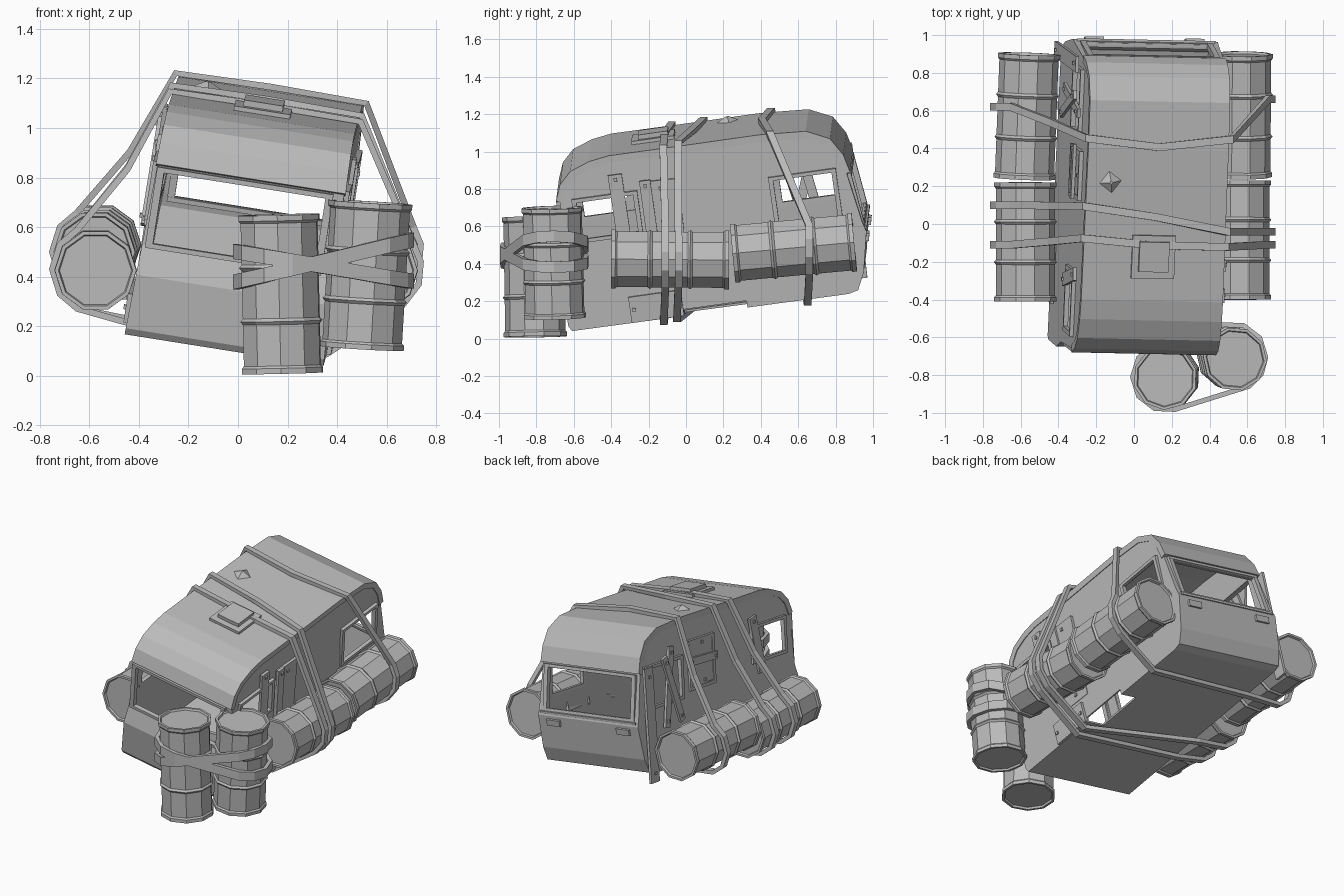
import bpy, bmesh, math
from mathutils import Vector, Matrix

cube = bpy.data.objects.get("Cube")
if cube:
    bpy.data.objects.remove(cube, do_unlink=True)

grey = bpy.data.materials.new("worn_grey")
grey.use_nodes = True
grey.diffuse_color = (0.5, 0.5, 0.5, 1)
grey.node_tree.nodes["Principled BSDF"].inputs["Base Color"].default_value = (0.5, 0.5, 0.5, 1)

# The wreck leans to one side; its pitch is part of the profile below
LEAN = (Matrix.Translation((-0.06, 0, 0)) @ Matrix.Rotation(math.radians(-1.2), 4, 'Z')
        @ Matrix.Rotation(math.radians(9), 4, 'Y'))
PITCH = math.radians(8)


def make(name, bm, matrix=Matrix()):
    bmesh.ops.recalc_face_normals(bm, faces=bm.faces)
    mesh = bpy.data.meshes.new(name)
    bm.to_mesh(mesh)
    bm.free()
    mesh.transform(matrix)
    mesh.materials.append(grey)
    ob = bpy.data.objects.new(name, mesh)
    bpy.context.collection.objects.link(ob)
    return ob


def box(name, centre, size, tilt=0):
    bm = bmesh.new()
    bmesh.ops.create_cube(bm, size=1)
    bm.transform(Matrix.Translation(centre) @ Matrix.Rotation(tilt, 4, 'X')
                 @ Matrix.Diagonal((*size, 1)))
    return make(name, bm, LEAN)


def apply(ob, kind, **settings):
    mod = ob.modifiers.new(kind, kind)
    for key, value in settings.items():
        setattr(mod, key, value)
    bpy.context.view_layer.objects.active = ob
    bpy.ops.object.modifier_apply(modifier=mod.name)


def half_width(z):
    return 0.41 - 0.035 * z


# Side outline as (y, z): roof from front lip to rear lip, then tail, floor, nose
roof = [(-0.665, 0.80), (-0.645, 0.885), (-0.595, 0.95), (-0.50, 1.0), (-0.40, 1.03), (0, 1.085),
        (0.4, 1.142), (0.65, 1.162), (0.77, 1.125), (0.835, 1.045), (0.87, 0.955)]
rest = [(0.95, 0.70), (0.975, 0.64), (0.96, 0.42), (0.93, 0.325), (0.88, 0.305),
        (-0.60, 0.105), (-0.62, 0.13), (-0.655, 0.35), (-0.63, 0.475)]


def skin(points, closed, extra=0):
    bm = bmesh.new()
    sides = [[bm.verts.new((s * (half_width(z) + extra), y, z)) for y, z in points]
             for s in (-1, 1)]
    count = len(points)
    for i in range(count if closed else count - 1):
        j = (i + 1) % count
        bm.faces.new((sides[0][i], sides[0][j], sides[1][j], sides[1][i]))
    if closed:
        for side in sides:
            bm.faces.new(side)
    return bm


# Hollow body with window openings and a notch in the right sill
body = make("van_body", skin(roof + rest, True), LEAN)
apply(body, 'SOLIDIFY', thickness=0.018, offset=-1)
openings = {
    "windscreen": ((-0.02, -0.64, 0.63), (0.68, 0.2, 0.30)),
    "rear_window": ((0, 0.92, 0.805), (0.66, 0.24, 0.25)),
    "front_side_windows": ((0, -0.41, 0.72), (1.2, 0.31, 0.2)),
    "rear_side_windows": ((0, 0.65, 0.82), (1.2, 0.32, 0.25)),
    "sill_notch": ((0.37, 0.17, 0.205), (0.18, 0.34, 0.08)),
}
for name, (centre, size) in openings.items():
    cutter = box(name + "_cutter", centre, size, PITCH)
    cutter.hide_render = True
    apply(body, 'BOOLEAN', object=cutter, operation='DIFFERENCE', solver='EXACT')
    bpy.data.objects.remove(cutter, do_unlink=True)

# Overhanging roof skin
roof_skin = make("roof_skin", skin(roof, False, 0.006), LEAN)
apply(roof_skin, 'SOLIDIFY', thickness=0.04, offset=0)


# Window frames
def end_frame(name, x, y, z, wide, tall, lean):
    for s in (-1, 1):
        box(name + "_post", (x + s * wide / 2, y, z), (0.03, 0.03, tall), lean)
        box(name + "_rail", (x, y - math.sin(lean) * s * tall / 2, z + s * tall / 2),
            (wide + 0.03, 0.03, 0.02), lean)


end_frame("windscreen_frame", -0.02, -0.65, 0.63, 0.69, 0.31, math.radians(7))
end_frame("rear_frame", 0, 0.915, 0.805, 0.68, 0.27, math.radians(15))


def side_frame(name, s, y, z, long, tall):
    c, k = math.cos(PITCH), math.sin(PITCH)
    x = s * (half_width(z) + 0.004)
    for e in (-1, 1):
        box(name + "_post", (x, y + e * c * long / 2, z + e * k * long / 2),
            (0.025, 0.025, tall + 0.02), PITCH)
        box(name + "_rail", (x, y - e * k * tall / 2, z + e * c * tall / 2),
            (0.025, long, 0.02), PITCH)


for s in (-1, 1):
    side_frame("rear_side_frame", s, 0.65, 0.82, 0.34, 0.26)
    side_frame("front_side_frame", s, -0.41, 0.72, 0.33, 0.22)
side_frame("boarded_hatch_frame", -1, 0.27, 0.82, 0.24, 0.3)


# Boards and patches nailed to the sides
def plank(name, s, start, end, wide, off=0.012):
    a, b = Vector(start), Vector(end)
    d, mid = b - a, (a + b) / 2
    x = s * (half_width(mid.y) + off)
    box(name, (x, *mid), (0.018, wide, d.length), math.atan2(-d.x, d.y))
    for p in (a + d * 0.08, b - d * 0.08):
        box(name + "_bolt", (x + s * 0.012, *p), (0.012, 0.018, 0.018), PITCH)


plank("window_board_right", 1, (-0.32, 0.60), (-0.37, 0.95), 0.075)
plank("door_panel", 1, (-0.07, 0.36), (-0.13, 0.92), 0.20, 0.004)
plank("door_board", 1, (-0.16, 0.55), (-0.21, 0.92), 0.06, 0.02)
plank("sill_patch", 1, (-0.29, 0.22), (-0.01, 0.26), 0.14)
plank("hatch_patch", -1, (0.27, 0.68), (0.25, 0.97), 0.22, 0.004)
plank("hatch_board", -1, (0.13, 0.82), (0.42, 0.87), 0.05, 0.025)
plank("corner_board", -1, (0.92, 0.26), (0.84, 0.99), 0.085, 0.03)
plank("window_board_left", -1, (0.72, 0.55), (0.58, 1.04), 0.05, 0.03)
plank("window_board_left", -1, (0.58, 0.55), (0.68, 1.0), 0.05, 0.045)
plank("front_board_left", -1, (-0.30, 0.55), (-0.27, 0.92), 0.07)
plank("sill_patch_left", -1, (-0.42, 0.21), (-0.10, 0.26), 0.12)

# Rear lamps and ledge
for x in (-0.27, 0.27):
    box("rear_lamp", (x, 0.975, 0.60), (0.10, 0.025, 0.04), math.radians(-5))
box("rear_ledge", (0, 0.968, 0.66), (0.74, 0.02, 0.015))

# Roof hatch and small pointed vent
box("roof_hatch_base", (-0.005, -0.17, 1.08), (0.23, 0.23, 0.04), PITCH)
box("roof_hatch_lid", (-0.005, -0.17, 1.105), (0.16, 0.16, 0.04), PITCH)
bm = bmesh.new()
bmesh.ops.create_cone(bm, cap_ends=True, segments=4, radius1=0.075, radius2=0.01, depth=0.035)
bm.transform(Matrix.Translation((-0.25, 0.22, 1.145)) @ Matrix.Rotation(PITCH, 4, 'X')
             @ Matrix.Rotation(0.15, 4, 'Z'))
make("roof_vent", bm, LEAN)


# Ribbed drums
def drum(name, start, end, radius=0.165, sides=10):
    a, d = Vector(start), Vector(end) - Vector(start)
    half = [(0.02, 0.88), (0, 0.91), (0, 1), (0.035, 1), (0.05, 0.95),
            (0.31, 0.95), (0.33, 1.01), (0.35, 0.95)]
    profile = half + [(1 - t, r) for t, r in reversed(half)]
    bm = bmesh.new()
    rings = []
    for t, r in profile:
        rings.append([bm.verts.new((r * radius * math.cos(k * math.tau / sides),
                                    r * radius * math.sin(k * math.tau / sides),
                                    t * d.length)) for k in range(sides)])
    for lower, upper in zip(rings, rings[1:]):
        for k in range(sides):
            j = (k + 1) % sides
            bm.faces.new((lower[k], lower[j], upper[j], upper[k]))
    bm.faces.new(rings[0])
    bm.faces.new(rings[-1])
    make(name, bm, Matrix.Translation(a) @ d.to_track_quat('Z', 'Y').to_matrix().to_4x4())


drum("right_rear_drum", (0.565, 0.25, 0.455), (0.57, 0.90, 0.515))
drum("right_front_drum", (0.56, -0.40, 0.425), (0.56, 0.23, 0.42))
drum("left_front_drum", (-0.575, -0.41, 0.425), (-0.575, 0.22, 0.43))
drum("left_rear_drum", (-0.58, 0.24, 0.50), (-0.555, 0.90, 0.53))
drum("front_drum_low", (0.18, -0.805, 0.01), (0.165, -0.815, 0.65), 0.17)
drum("front_drum_high", (0.50, -0.70, 0.11), (0.535, -0.715, 0.70), 0.17)


# Flat straps swept round closed loops
def strap(name, points, across, wide, thick=0.026):
    pts = [Vector(p) for p in points]
    across = Vector(across)
    centre = sum(pts, Vector()) / len(pts)
    bm = bmesh.new()
    rings = []
    for i, p in enumerate(pts):
        tangent = (pts[(i + 1) % len(pts)] - pts[i - 1]).normalized()
        out = tangent.cross(across).normalized()
        if out.dot(p - centre) < 0:
            out.negate()
        rings.append([bm.verts.new(p + across * u * wide / 2 + out * v * thick / 2)
                      for u, v in ((-1, -1), (1, -1), (1, 1), (-1, 1))])
    for i, ring in enumerate(rings):
        nxt = rings[(i + 1) % len(rings)]
        for k in range(4):
            j = (k + 1) % 4
            bm.faces.new((ring[k], ring[j], nxt[j], nxt[k]))
    make(name, bm)


def arc(cx, cz, y, angles, r=0.175):
    return [(cx + r * math.cos(math.radians(a)), y, cz + r * math.sin(math.radians(a)))
            for a in angles]


def body_strap(name, left_y, roof_left, roof_mid, roof_right, right_y, roof_z, floor_z, drum_z):
    over = [LEAN @ Vector(p) for p in ((-0.39, roof_left, roof_z), (0, roof_mid, roof_z + 0.005),
                                       (0.39, roof_right, roof_z))]
    under = [LEAN @ Vector(p) for p in ((0.40, right_y, floor_z), (-0.40, left_y, floor_z))]
    left = arc(-0.575, drum_z, left_y, (245, 215, 180, 145, 115))
    # the left run sags a little between drum and roof
    sag = (Vector(left[-1]) + over[0]) / 2 + Vector((0.015, 0, -0.035))
    loop = over + arc(0.565, drum_z, right_y, (35, 10, -20, -55)) + under + left + [sag]
    strap(name, loop, (0, 1, 0), 0.04)


body_strap("middle_strap", 0.10, 0.09, 0.04, -0.03, -0.04, 1.125, 0.165, 0.43)
body_strap("forward_strap", -0.11, -0.08, -0.11, -0.11, -0.11, 1.1, 0.15, 0.43)
body_strap("rear_strap", 0.62, 0.45, 0.41, 0.46, 0.66, 1.175, 0.255, 0.50)


# Crossed straps binding the two upright drums
def drum_strap(name, base, slope):
    loop = []
    for cx, cy, angles in ((0.17, -0.81, (110, 145, 180, 215, 250, 285)),
                           (0.52, -0.705, (-60, -30, 0, 35, 70, 105))):
        for a in angles:
            x = cx + 0.178 * math.cos(math.radians(a))
            loop.append((x, cy + 0.178 * math.sin(math.radians(a)), base + slope * x))
    strap(name, loop, (0, 0, 1), 0.06)


drum_strap("rising_drum_strap", 0.38, 0.24)
drum_strap("falling_drum_strap", 0.50, -0.17)
